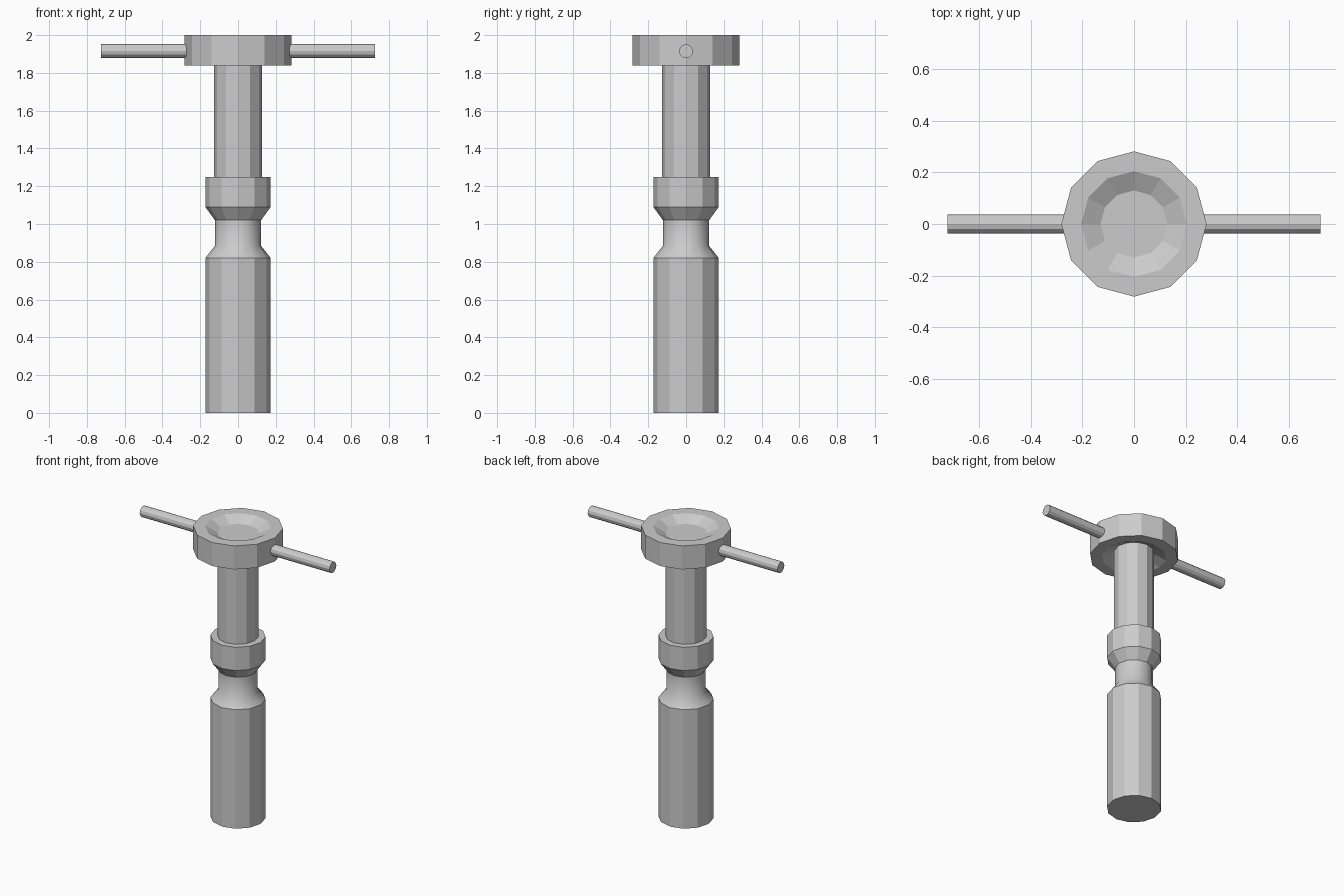
import bpy, bmesh
from math import cos, sin, pi

if "Cube" in bpy.data.objects:
    bpy.data.objects.remove(bpy.data.objects["Cube"])


def lathe(name, profile, sides=12, smooth_range=None):
    """Spin (radius, z) points around z, closing both ends with caps."""
    bm = bmesh.new()
    rings = [[bm.verts.new((r * cos(2 * pi * i / sides), r * sin(2 * pi * i / sides), z))
              for i in range(sides)] for r, z in profile]
    for a, b in zip(rings, rings[1:]):
        for i in range(sides):
            j = (i + 1) % sides
            bm.faces.new((a[i], a[j], b[j], b[i]))
    bm.faces.new(rings[0][::-1])
    bm.faces.new(rings[-1])
    bmesh.ops.recalc_face_normals(bm, faces=bm.faces)
    if smooth_range:
        for f in bm.faces:
            f.smooth = smooth_range[0] < f.calc_center_median().z < smooth_range[1]
    mesh = bpy.data.meshes.new(name)
    bm.to_mesh(mesh)
    bm.free()
    obj = bpy.data.objects.new(name, mesh)
    bpy.context.collection.objects.link(obj)
    return obj


# Lower grip with a pinched neck
lathe("grip_sleeve", [(0.173, 0), (0.173, 0.82), (0.122, 0.885), (0.122, 1.02),
                      (0.173, 1.09), (0.173, 1.25)], smooth_range=(0.83, 1.03))

# Narrower shaft between sleeve and head
lathe("shaft", [(0.128, 1.22), (0.128, 1.90)])

# Round head, dished above and below
lathe("head", [(0.13, 1.875), (0.205, 1.838), (0.282, 1.838),
               (0.282, 2.0), (0.205, 2.0), (0.13, 1.96)])

# Cross bar through the head
bar = lathe("cross_bar", [(0.037, -0.724), (0.037, 0.724)])
bar.rotation_euler = (0, pi / 2, 0)
bar.location = (0, 0, 1.915)
